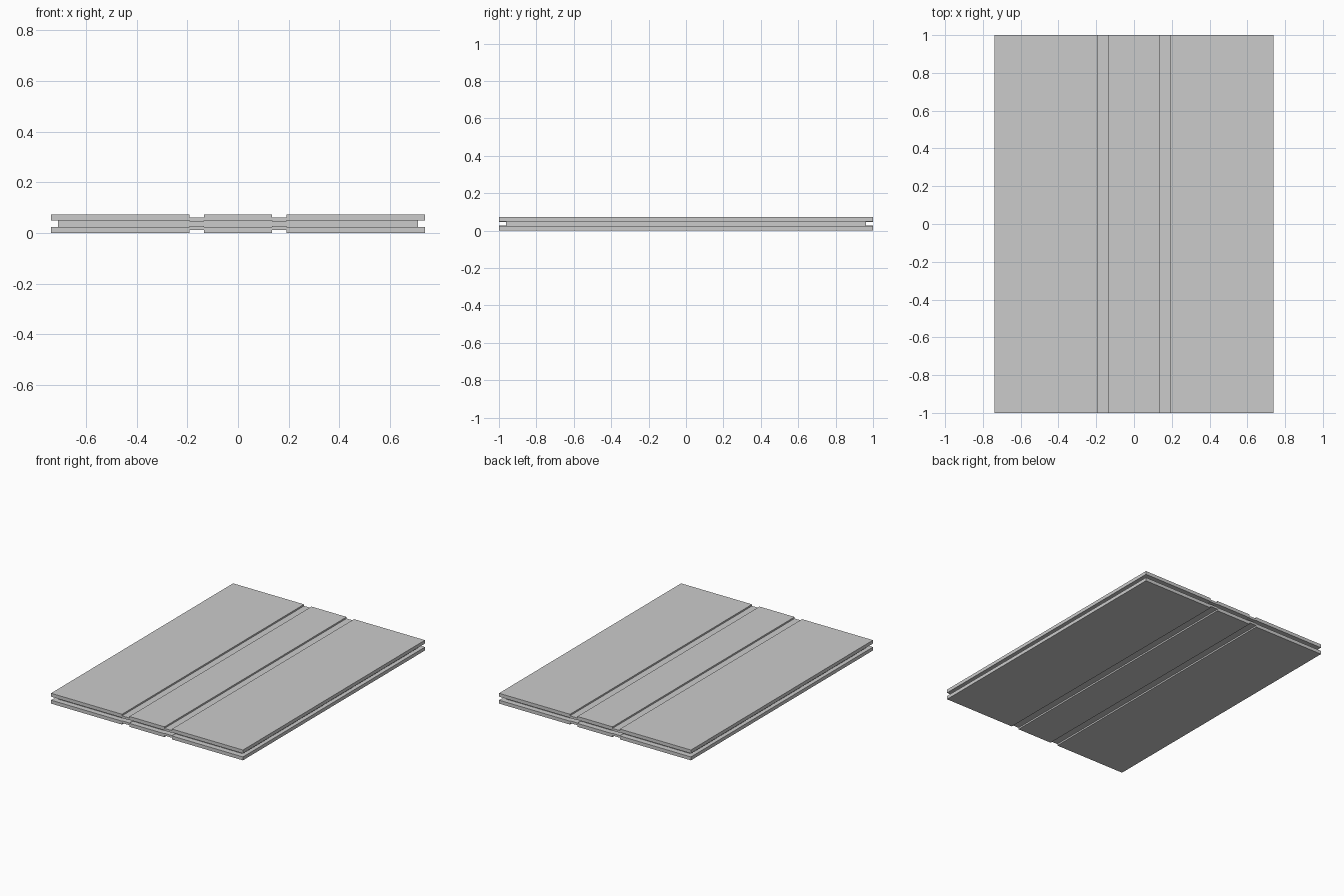
import bpy, bmesh

if "Cube" in bpy.data.objects:
    bpy.data.objects.remove(bpy.data.objects["Cube"])

HALF_X, HALF_Y, HEIGHT = 0.738, 1.0, 0.072
SKIN = 0.024                    # thickness of each outer board
IN0, IN1 = 0.135, 0.192         # hinge groove edges
DEPTH, LEDGE = 0.011, 0.0265    # groove depth, inner face of the groove strip


def extrude_profile(name, points, half_y):
    bm = bmesh.new()
    face = bm.faces.new([bm.verts.new((x, -half_y, z)) for x, z in points])
    out = bmesh.ops.extrude_face_region(bm, geom=[face])
    verts = [v for v in out["geom"] if isinstance(v, bmesh.types.BMVert)]
    bmesh.ops.translate(bm, verts=verts, vec=(0, 2 * half_y, 0))
    bmesh.ops.recalc_face_normals(bm, faces=bm.faces)
    mesh = bpy.data.meshes.new(name)
    bm.to_mesh(mesh)
    bm.free()
    obj = bpy.data.objects.new(name, mesh)
    bpy.context.collection.objects.link(obj)
    return obj


# Cover profile: flat boards joined by strips pressed in at the hinges
outer = [(IN0, 0), (IN0, DEPTH), (IN1, DEPTH), (IN1, 0), (HALF_X, 0)]
inner = [(HALF_X, SKIN), (IN1, SKIN), (IN1, LEDGE), (IN0, LEDGE), (IN0, SKIN)]
right = outer + inner
left = [(-x, z) for x, z in reversed(right)]
# full loop: right outer, right inner, left inner, left outer
bottom = right + left

extrude_profile("bottom_cover", bottom, HALF_Y)
extrude_profile("top_cover", [(x, HEIGHT - z) for x, z in bottom], HALF_Y)

# Inset block between the two covers
cx, cy = 0.71, 0.962
core = [(-cx, SKIN), (cx, SKIN), (cx, HEIGHT - SKIN), (-cx, HEIGHT - SKIN)]
extrude_profile("inner_block", core, cy)
